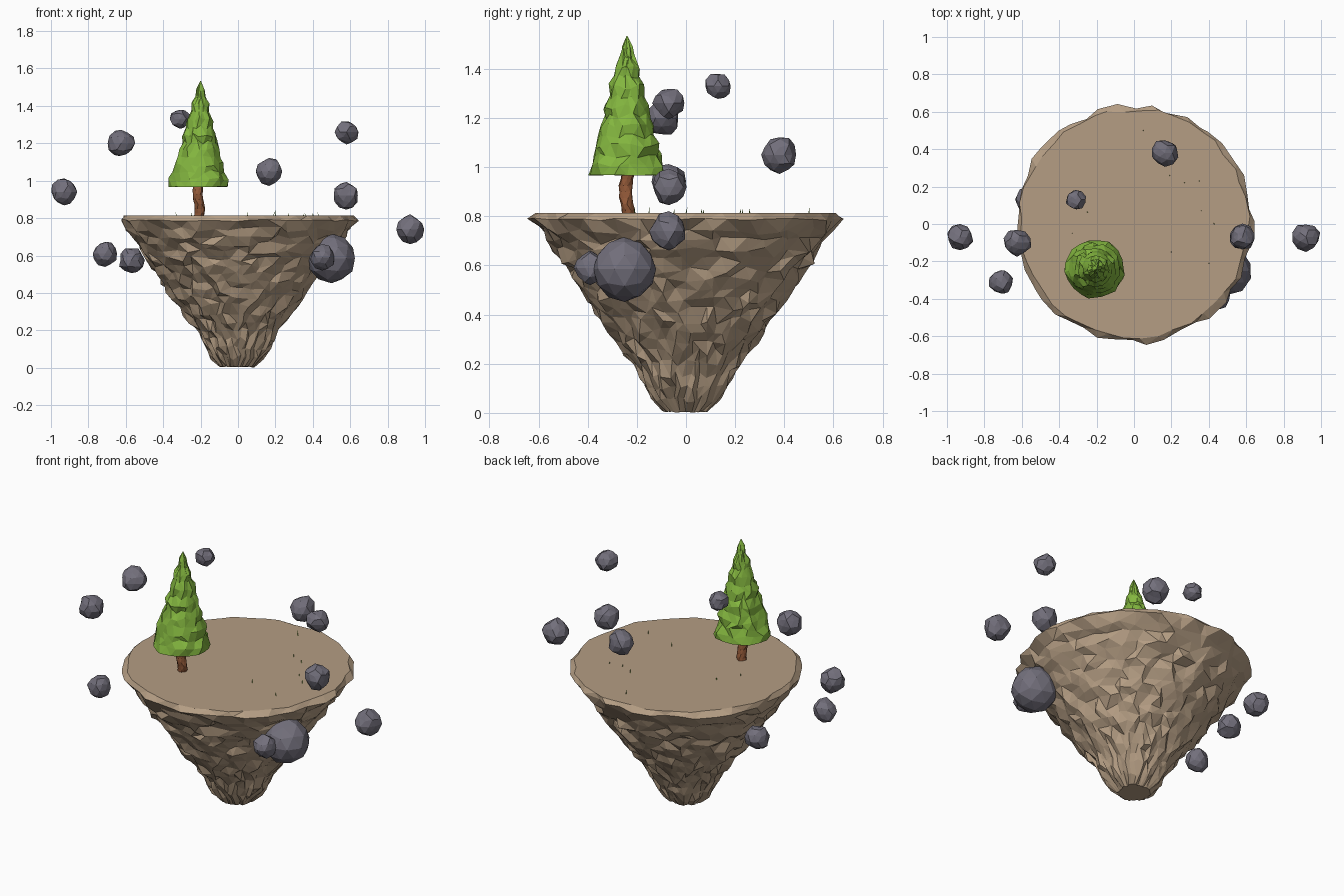
import bpy, bmesh, random
from math import cos, sin, pi
from mathutils import Vector

if "Cube" in bpy.data.objects:
    bpy.data.objects.remove(bpy.data.objects["Cube"])

random.seed(7)


def material(name, rgb):
    m = bpy.data.materials.new(name)
    m.diffuse_color = (*rgb, 1)
    m.use_nodes = True
    m.node_tree.nodes["Principled BSDF"].inputs["Base Color"].default_value = m.diffuse_color
    return m


EARTH = material("earth", (0.46, 0.34, 0.23))
STONE = material("stone", (0.17, 0.16, 0.20))
LEAF = material("leaf", (0.23, 0.47, 0.05))
BARK = material("bark", (0.29, 0.10, 0.04))


def finish(bm, name, mat):
    bmesh.ops.recalc_face_normals(bm, faces=bm.faces)
    me = bpy.data.meshes.new(name)
    bm.to_mesh(me)
    bm.free()
    me.materials.append(mat)
    ob = bpy.data.objects.new(name, me)
    bpy.context.collection.objects.link(ob)
    return ob


def lerp_profile(profile, z):
    for (z0, r0), (z1, r1) in zip(profile, profile[1:]):
        if z0 <= z <= z1:
            return r0 + (r1 - r0) * (z - z0) / (z1 - z0)
    return profile[-1][1]


def loft(name, mat, rings, segs, centre=lambda z: (0, 0)):
    """Staggered, jittered rings of (z, radius, radial jitter, z jitter, angle jitter)."""
    bm = bmesh.new()
    loops = []
    for i, (z, r, jr, jz, ja) in enumerate(rings):
        cx, cy = centre(z)
        loop = []
        for k in range(segs):
            a = 2 * pi * (k + i * 0.5 + random.uniform(-ja, ja)) / segs
            rr = r + random.uniform(-jr, jr)
            loop.append(bm.verts.new((cx + rr * cos(a), cy + rr * sin(a),
                                      z + random.uniform(-jz, jz))))
        loops.append(loop)
    # triangles between staggered rings
    for lo, hi in zip(loops, loops[1:]):
        for k in range(segs):
            n = (k + 1) % segs
            bm.faces.new((lo[k], lo[n], hi[k]))
            bm.faces.new((lo[n], hi[n], hi[k]))
    bm.faces.new(loops[0][::-1])
    bm.faces.new(loops[-1])
    return finish(bm, name, mat)


# Floating island: rough tapering earth with a flat top
profile = [(0, 0.10), (0.05, 0.135), (0.2, 0.215), (0.4, 0.36), (0.6, 0.495),
           (0.72, 0.58), (0.785, 0.63)]
rings = [(0.005, 0.09, 0.01, 0.003, 0.2)]
for i in range(1, 18):
    z = 0.76 * (i / 17.5) ** 0.9
    r = lerp_profile(profile, z)
    rings.append((z, r, 0.012 + 0.016 * r, 0.016, 0.36))
rings += [(0.787, 0.632, 0.018, 0.006, 0.3), (0.813, 0.612, 0.012, 0, 0.25)]
loft("island", EARTH, rings, 44)

# Tree trunk with a slight bend
TX, TY = -0.21, -0.24
loft("trunk", BARK, [(0.80 + 0.025 * i, 0.027, 0.003, 0, 0.1) for i in range(9)], 9,
     lambda z: (TX + 0.006 * sin((z - 0.8) * 35), TY + 0.006 * cos((z - 0.8) * 30)))

# Foliage: jagged cone
profile = [(0.967, 0.157), (1.05, 0.137), (1.2, 0.098), (1.4, 0.045), (1.53, 0.003)]
rings = [(0.967, 0.157, 0.005, 0.001, 0.15)]
for i in range(1, 14):
    z = 0.967 + 0.04 * i
    r = lerp_profile(profile, z)
    rings.append((z, r + (0.004 if i % 2 else -0.004), 0.003 + 0.06 * r, 0.013, 0.35))
rings.append((1.533, 0.002, 0, 0, 0))
loft("foliage", LEAF, rings, 18, lambda z: (TX + 0.01 * (z - 0.967) / 0.56, TY))

# Rocks: centre x, y, z and radius
rocks = [
    (-0.93, -0.07, 0.94, 0.070), (-0.625, -0.10, 1.20, 0.072),
    (-0.31, 0.13, 1.33, 0.053), (0.165, 0.38, 1.05, 0.072),
    (0.58, -0.07, 1.26, 0.062), (0.58, -0.07, 0.92, 0.070),
    (0.92, -0.07, 0.74, 0.073), (0.50, -0.25, 0.585, 0.130),
    (0.45, -0.39, 0.59, 0.066), (-0.71, -0.31, 0.61, 0.067),
    (-0.57, 0.13, 0.575, 0.068),
]
for n, (x, y, z, r) in enumerate(rocks, 1):
    bm = bmesh.new()
    bmesh.ops.create_icosphere(bm, subdivisions=2, radius=r)
    rough = 0.03 if r > 0.1 else 0.11
    for v in bm.verts:
        v.co *= 1 + random.uniform(-rough, rough)
        v.co += Vector((x, y, z))
    finish(bm, f"rock_{n}", STONE)

# Sparse grass blades
blades = [(-0.25, 0.065), (-0.33, -0.05), (0.19, 0.26), (0.27, 0.22), (0.35, 0.23),
          (0.36, 0.07), (0.40, -0.21), (0.20, -0.15), (0.43, 0.0), (0.05, 0.5)]
bm = bmesh.new()
for x, y in blades:
    h, lean = random.uniform(0.015, 0.03), random.uniform(-0.006, 0.006)
    base = [bm.verts.new((x + 0.003 * cos(a), y + 0.003 * sin(a), 0.811))
            for a in (0, 2 * pi / 3, 4 * pi / 3)]
    tip = bm.verts.new((x + lean, y - lean, 0.813 + h))
    for k in range(3):
        bm.faces.new((base[k], base[(k + 1) % 3], tip))
finish(bm, "grass_blades", LEAF)
